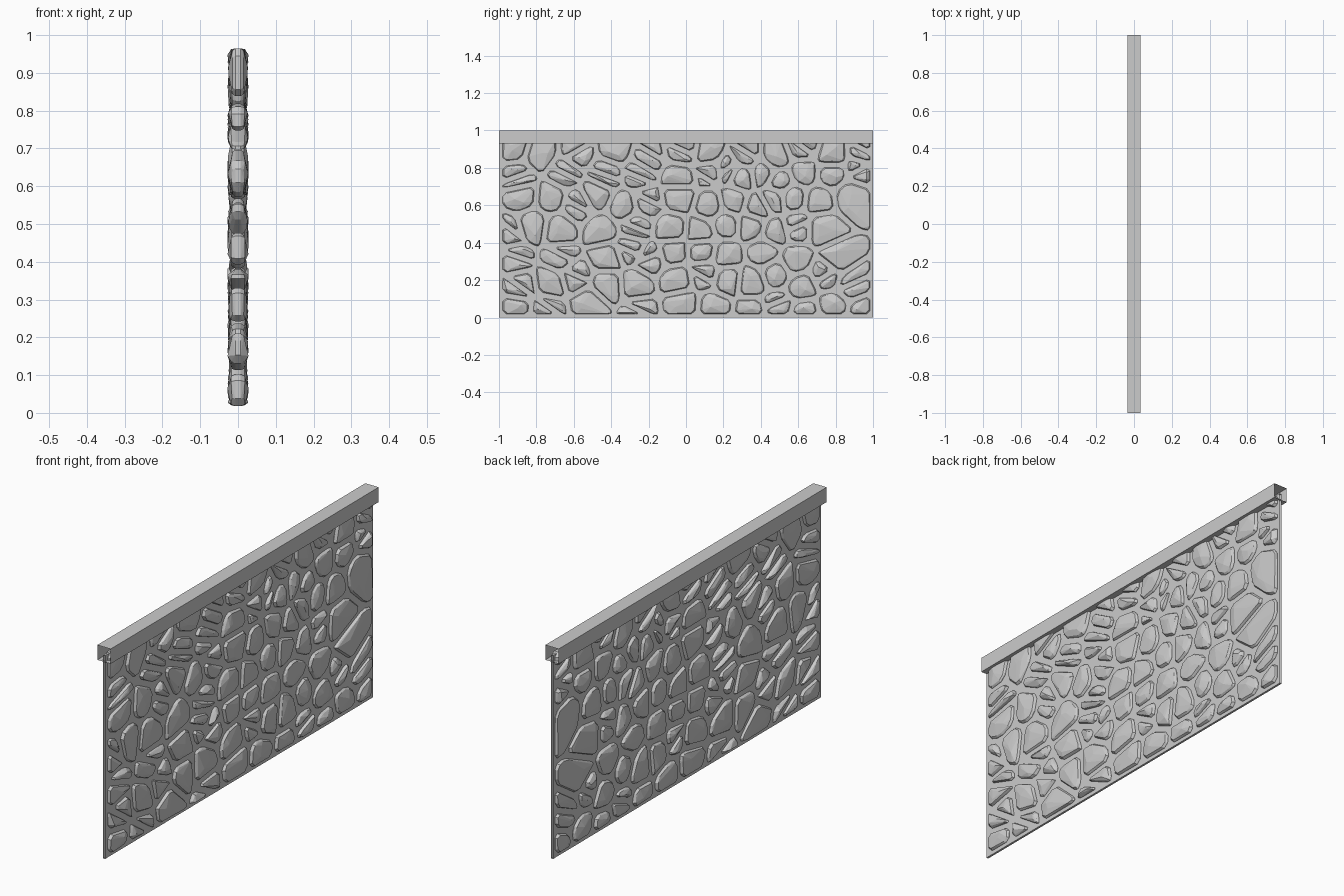
import bpy, bmesh, random
from mathutils import Vector

random.seed(7)
cube = bpy.data.objects.get("Cube")
if cube:
    bpy.data.objects.remove(cube, do_unlink=True)

GAP = 0.014
PLATE = 0.005     # half thickness of the mortar sheet
DEPTH = 0.028     # how far the stones stand out


def material(name, colour):
    mat = bpy.data.materials.new(name)
    mat.use_nodes = True
    mat.diffuse_color = colour
    mat.node_tree.nodes["Principled BSDF"].inputs["Base Color"].default_value = colour
    return mat


GREY = material("stone grey", (0.6, 0.6, 0.6, 1))


def finish(name, bm):
    mesh = bpy.data.meshes.new(name)
    bmesh.ops.recalc_face_normals(bm, faces=bm.faces)
    bm.to_mesh(mesh)
    bm.free()
    mesh.materials.append(GREY)
    obj = bpy.data.objects.new(name, mesh)
    bpy.context.collection.objects.link(obj)
    return obj


def sleeve(name, half, z0, z1):
    """Rectangular tube along y with open ends."""
    bm = bmesh.new()
    section = [(-half, z0), (half, z0), (half, z1), (-half, z1)]
    a, b = [[bm.verts.new((x, y, z)) for x, z in section] for y in (-1, 1)]
    for i in range(4):
        j = (i + 1) % 4
        bm.faces.new((a[i], a[j], b[j], b[i]))
    return finish(name, bm)


def clip(poly, point, normal):
    """Keep the part of a convex polygon behind a line."""
    out = []
    for p, q in zip(poly, poly[1:] + poly[:1]):
        dp, dq = (p - point).dot(normal), (q - point).dot(normal)
        if dp <= 0:
            out.append(p)
        if dp * dq < 0:
            out.append(p.lerp(q, dp / (dp - dq)))
    return out


def trim_corners(poly):
    """Cut each corner off a little so the outline looks chipped."""
    out = []
    for i, p in enumerate(poly):
        for q in (poly[i - 1], poly[(i + 1) % len(poly)]):
            cut = min(0.02, (q - p).length * 0.25)
            out.append(p + (q - p).normalized() * cut)
    return out


def centre(poly):
    return sum(poly, Vector((0, 0))) / len(poly)


def add_stone(bm, poly):
    """Faceted boulder through the sheet, alike on both sides."""
    mid = centre(poly)
    reach = min((p - mid).length for p in poly)
    if len(poly) < 3 or reach < 0.012:
        return
    points = []
    shrink = min(0.007, reach * 0.2)
    for p in trim_corners(poly):
        inner = p + (mid - p).normalized() * shrink
        points.append((p, 0.007))
        points.append((inner, random.uniform(0.014, 0.019)))
    # a few raised points make the broad upper facets
    for k in range(3):
        p = mid.lerp(random.choice(poly), random.uniform(0.1, 0.5))
        points.append((p, random.uniform(0.021, DEPTH)))
    verts = [bm.verts.new((s * d, p.x, p.y)) for p, d in points for s in (-1, 1)]
    hull = bmesh.ops.convex_hull(bm, input=verts)
    loose = {v for v in hull["geom_interior"] if isinstance(v, bmesh.types.BMVert)}
    bmesh.ops.delete(bm, geom=list(loose), context='VERTS')


# mortar sheet and coping
sleeve("mortar_sheet", PLATE, 0, 0.96)
sleeve("coping", 0.035, 0.93, 1)

# stone centres along each course, in hundredths
courses = {
    6: (-91, -75, -51, -25, -2, 15, 35, 49, 64, 78, 95),
    20: (-89, -72, -60, -42, -27, -5, 10, 22, 35, 48, 62, 75, 89),
    34: (-92, -67, -42, -30, -19, -7, 9, 21, 42, 58, 81),
    48: (-95, -82, -68, -45, -27, -8, 8, 21, 35, 48, 59, 73),
    62: (-88, -72, -58, -48, -33, -21, -4, 13, 25, 38, 47, 57, 71, 88),
    76: (-90, -65, -43, -25, -4, 13, 22, 30, 41, 50, 63, 78, 93),
    89: (-92, -78, -58, -38, -20, -2, 12, 32, 48, 62, 78, 95),
}
sites = [Vector((y / 100, z / 100 + random.uniform(-0.04, 0.04)))
         for z, row in courses.items() for y in row]

# fit a stone into the cell around every centre
stones = bmesh.new()
for site in sites:
    cell = [Vector(c) for c in ((-0.98, 0.018), (0.985, 0.018), (0.985, 0.965), (-0.98, 0.965))]
    for other in sites:
        if other is not site:
            n = (other - site).normalized()
            cell = clip(cell, (site + other) / 2 - n * GAP, n)
    # split some cells into slanting slivers
    mid = centre(cell)
    size = max((p - mid).length for p in cell)
    if size > 0.085 and random.random() < 0.4:
        n = Vector((random.uniform(0.3, 0.7), random.choice((0.9, 0.9, -0.9)))).normalized()
        pieces = [clip(cell, mid - n * GAP, n), clip(cell, mid + n * GAP, -n)]
    else:
        pieces = [cell]
    for piece in pieces:
        if len(piece) > 2:
            add_stone(stones, piece)
finish("wall_stones", stones)
